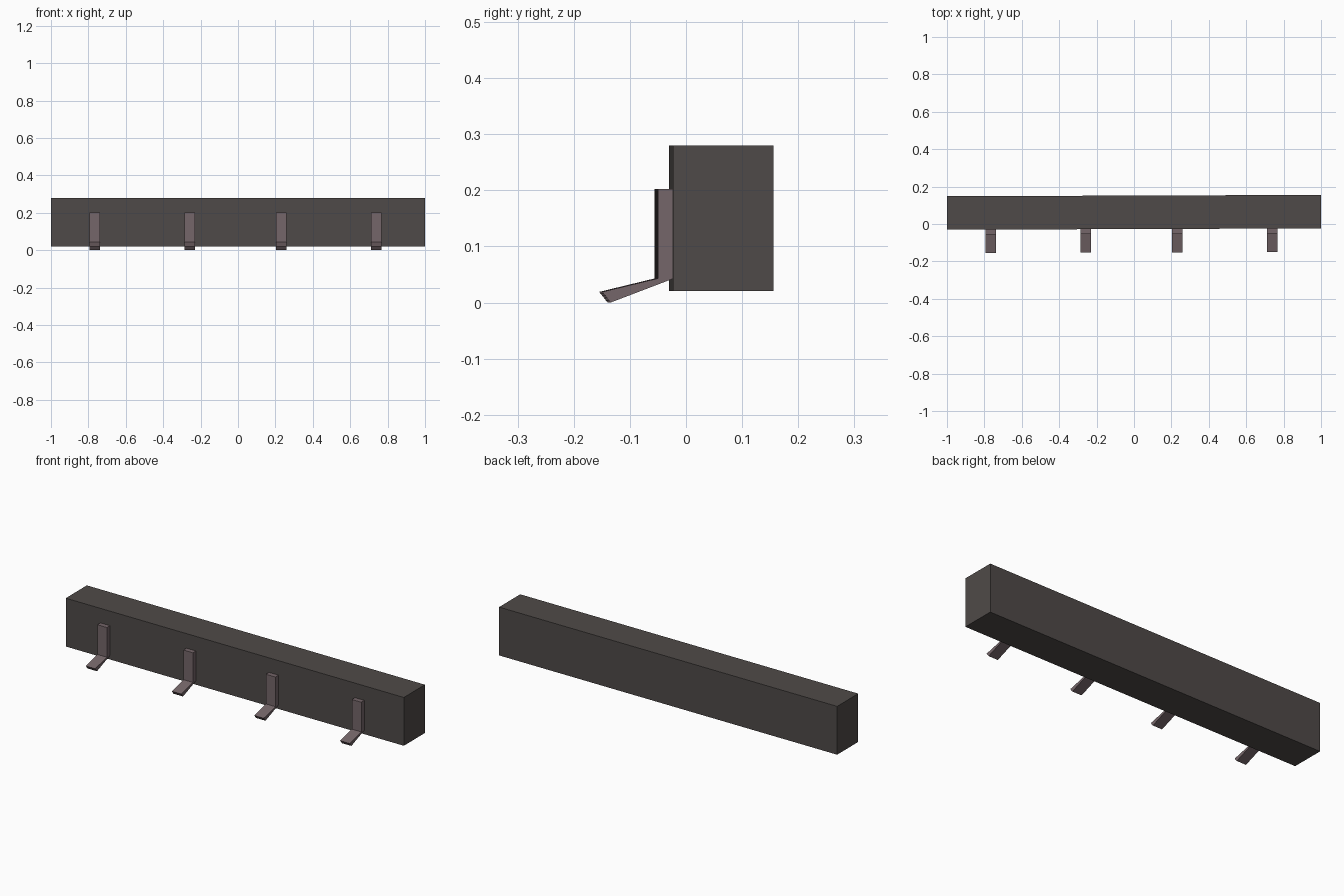
import bpy, math
from mathutils import Matrix

if "Cube" in bpy.data.objects:
    bpy.data.objects.remove(bpy.data.objects["Cube"])

def mat(name, rgb):
    m = bpy.data.materials.new(name)
    m.diffuse_color = (*rgb, 1)
    m.use_nodes = True
    m.node_tree.nodes["Principled BSDF"].inputs["Base Color"].default_value = m.diffuse_color
    return m

dark = mat("dark_grey_beam", (0.078, 0.068, 0.065))
mauve = mat("mauve_grey_bracket", (0.178, 0.133, 0.142))

TILT = Matrix.Rotation(0.0035, 4, 'Z')  # whole rail is turned very slightly

def extrude_x(name, profile, x0, x1, material):
    """Extrude a closed (y, z) outline along x."""
    n = len(profile)
    verts = [TILT @ Matrix.Translation((x, y, z)).to_translation()
             for x in (x0, x1) for y, z in profile]
    faces = [tuple(range(n))[::-1], tuple(range(n, 2 * n))]
    faces += [(i, (i + 1) % n, n + (i + 1) % n, n + i) for i in range(n)]
    me = bpy.data.meshes.new(name)
    me.from_pydata(verts, [], faces)
    me.materials.append(material)
    ob = bpy.data.objects.new(name, me)
    bpy.context.collection.objects.link(ob)
    return ob

# Long rectangular beam
extrude_x("beam", [(-0.027, 0.021), (0.152, 0.021), (0.152, 0.28), (-0.027, 0.28)],
          -1, 1, dark)

# Four bent brackets: upright plate with a sloping tapered tongue
bracket = [(-0.053, 0.202), (-0.053, 0.043), (-0.152, 0.019),
           (-0.137, 0.0), (-0.027, 0.042), (-0.027, 0.202)]
for i, x in enumerate((-0.767, -0.258, 0.23, 0.738)):
    extrude_x(f"bracket_{i + 1}", bracket, x - 0.028, x + 0.028, mauve)
